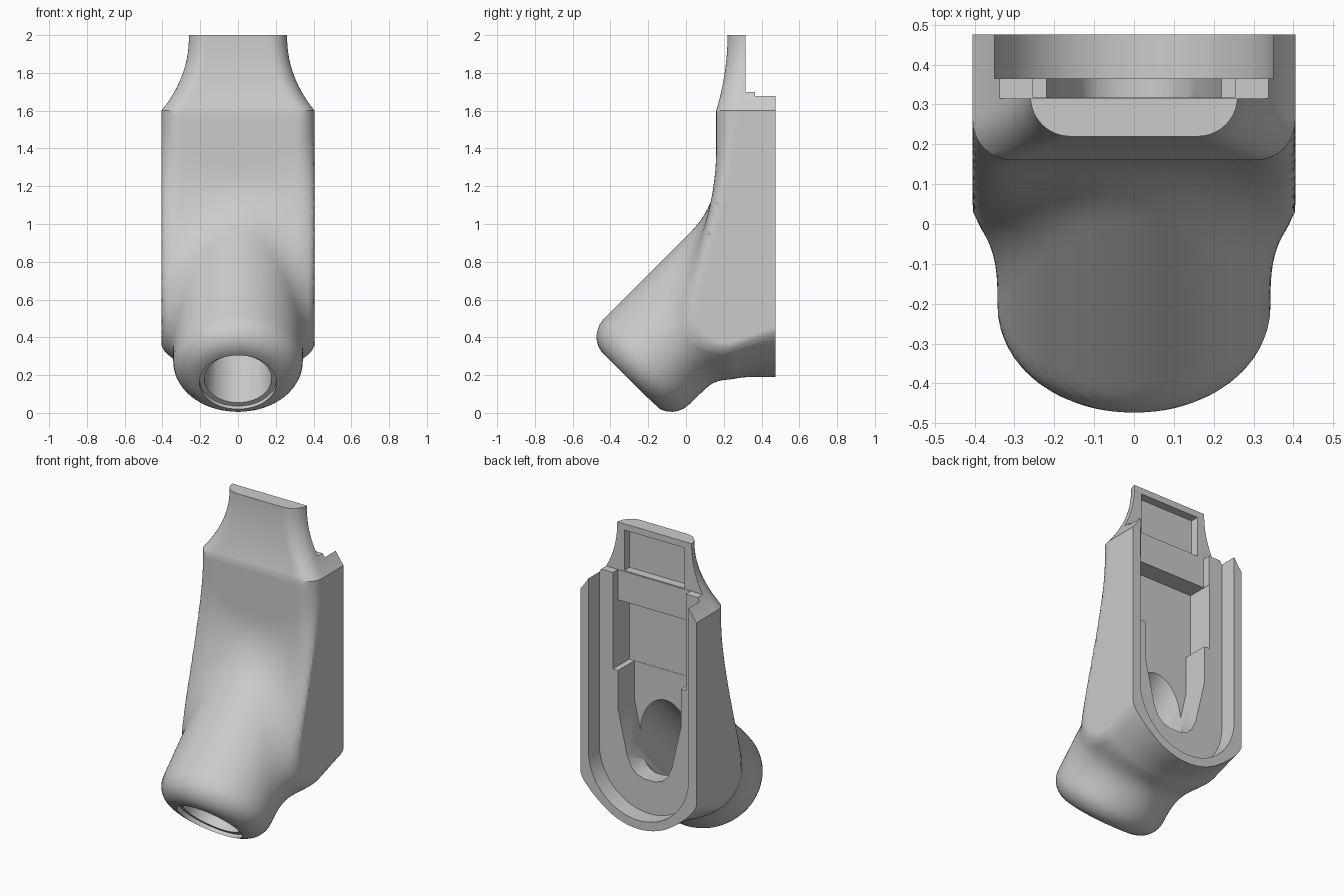
import bpy, bmesh
from math import sin, cos, pi, hypot, sqrt
from mathutils import Vector

cube = bpy.data.objects.get("Cube")
if cube:
    bpy.data.objects.remove(cube, do_unlink=True)

ROOT2 = sqrt(2)
HALF_W = 0.405       # half width of the housing
ARC_Z = 0.595        # centre height of the rounded bottom
SHOULDER = 1.6       # where the neck starts to taper


def make_object(name, bm):
    bmesh.ops.recalc_face_normals(bm, faces=bm.faces[:])
    mesh = bpy.data.meshes.new(name)
    bm.to_mesh(mesh)
    bm.free()
    ob = bpy.data.objects.new(name, mesh)
    bpy.context.collection.objects.link(ob)
    return ob


# ---- outer form: housing with tapered neck, blended into a slanted spout ----
def rounded_and(a, b, r):
    a, b = a + r, b + r
    return hypot(max(a, 0), max(b, 0)) + min(max(a, b), 0) - r


def outer_distance(x, y, z):
    t = 1 - min(max((z - SHOULDER) / 0.4, 0), 1)
    half = 0.26 + (HALF_W - 0.26) * t ** 2.2
    front = 0.22 - 0.06 * t * t
    housing = rounded_and(hypot(x, min(z - ARC_Z, 0)) - half, front - y, 0.1)
    along, across = (y + z) / ROOT2, (z - y) / ROOT2
    tube = hypot(x, (across - 0.339) * 1.07) - 0.343
    spout = rounded_and(tube, -0.088 - along, 0.137)
    blend = 0.14 + 0.22 * min(abs(x) / 0.35, 1.1) ** 2
    h = max(blend - abs(housing - spout), 0) / blend
    d = min(housing, spout) - h * h * blend / 4
    return max(d, abs(x) - half, y - 0.6)


def surface_point(origin, direction):
    lo, hi = 0.0, 2.0
    for _ in range(22):
        mid = (lo + hi) / 2
        if outer_distance(*(origin + direction * mid)) < 0:
            lo = mid
        else:
            hi = mid
    return origin + direction * lo


def build_outer():
    segments, mid_z, core_y = 160, 0.75, 0.4
    rows = [(2 - 0.4 * i / 18, 0) for i in range(18)]
    rows += [(SHOULDER - (SHOULDER - mid_z) * i / 26, 0) for i in range(26)]
    rows += [(mid_z, -pi / 2 * i / 64) for i in range(64)]
    # rays are packed more closely toward the front
    steps = [2 * pi * i / segments for i in range(segments)]
    angles = [t - 0.45 * sin(t) for t in steps]
    bm = bmesh.new()
    rings = []
    for z, tilt in rows:
        origin = Vector((0, core_y, z))
        ring = []
        for a in angles:
            ray = Vector((sin(a) * cos(tilt), -cos(a) * cos(tilt), sin(tilt)))
            ring.append(bm.verts.new(surface_point(origin, ray)))
        rings.append(ring)
    pole = bm.verts.new(surface_point(Vector((0, core_y, mid_z)), Vector((0, 0, -1))))
    for upper, lower in zip(rings, rings[1:]):
        for i in range(segments):
            j = (i + 1) % segments
            bm.faces.new((upper[i], upper[j], lower[j], lower[i]))
    for i in range(segments):
        bm.faces.new((rings[-1][i], rings[-1][(i + 1) % segments], pole))
    bm.faces.new(rings[0])
    return make_object("mouthpiece_housing", bm)


# ---- cutters ----
def prism(name, outline, y0, y1=0.8):
    """Extrude an x-z outline from y0 to y1."""
    bm = bmesh.new()
    face = bm.faces.new([bm.verts.new((x, y0, z)) for x, z in outline])
    extruded = bmesh.ops.extrude_face_region(bm, geom=[face])["geom"]
    moved = [g for g in extruded if isinstance(g, bmesh.types.BMVert)]
    bmesh.ops.translate(bm, verts=moved, vec=(0, y1 - y0, 0))
    return make_object(name, bm)


def block(name, half, z0, z1, y0):
    return prism(name, [(-half, z0), (half, z0), (half, z1), (-half, z1)], y0)


def mirrored(right):
    return right + [(-x, z) for x, z in reversed(right)]


def bore(name, radius, start, end):
    """Cylinder along the slanted spout axis."""
    mid, across = (start + end) / 2, 0.315
    bpy.ops.mesh.primitive_cylinder_add(
        vertices=64, radius=radius, depth=end - start, rotation=(-pi / 4, 0, 0),
        location=(0, (mid - across) / ROOT2, (mid + across) / ROOT2))
    ob = bpy.context.object
    ob.name = name
    return ob


recess_r = 0.35
recess_outline = [(recess_r, 1.9)] + [
    (recess_r * cos(pi * i / 48), ARC_Z - recess_r * sin(pi * i / 48))
    for i in range(49)] + [(-recess_r, 1.9)]
well_outline = mirrored([(0.22, 1.2), (0.22, 0.85), (0.155, 0.57),
                         (0.125, 0.505), (0.085, 0.47), (0.035, 0.455)])

housing = build_outer()
cutters = [
    block("back_trim", 1, -0.5, 2.5, 0.475),
    block("neck_back_trim", 1, 1.70, 2.5, 0.315),
    block("rim_top_trim", 1, 1.68, 2.5, 0.365),
    prism("back_recess", recess_outline, 0.365),
    block("crossbar_recess", 0.254, 1.3, 1.9, 0.318),
    block("upper_cavity", 0.256, 1.09, 1.51, 0.2),
    prism("lower_cavity", well_outline, 0.202),
    block("neck_recess", 0.21, 1.705, 1.96, 0.262),
    bore("spout_bore", 0.178, -0.4, 0.9),
    bore("spout_counterbore", 0.204, -0.45, -0.06),
]

bpy.ops.object.select_all(action='DESELECT')
bpy.context.view_layer.objects.active = housing
housing.select_set(True)
for cutter in cutters:
    cutter.hide_render = True
    mod = housing.modifiers.new(cutter.name, 'BOOLEAN')
    mod.operation = 'DIFFERENCE'
    mod.solver = 'EXACT'
    mod.object = cutter
    bpy.ops.object.modifier_apply(modifier=mod.name)
for cutter in cutters:
    bpy.data.objects.remove(cutter, do_unlink=True)

# ---- material and shading ----
grey = bpy.data.materials.new("light_grey_plastic")
grey.use_nodes = True
colour = (0.6, 0.6, 0.6, 1)
grey.diffuse_color = colour
grey.node_tree.nodes["Principled BSDF"].inputs["Base Color"].default_value = colour
housing.data.materials.clear()
housing.data.materials.append(grey)
bpy.ops.object.shade_smooth_by_angle(angle=pi / 6)
